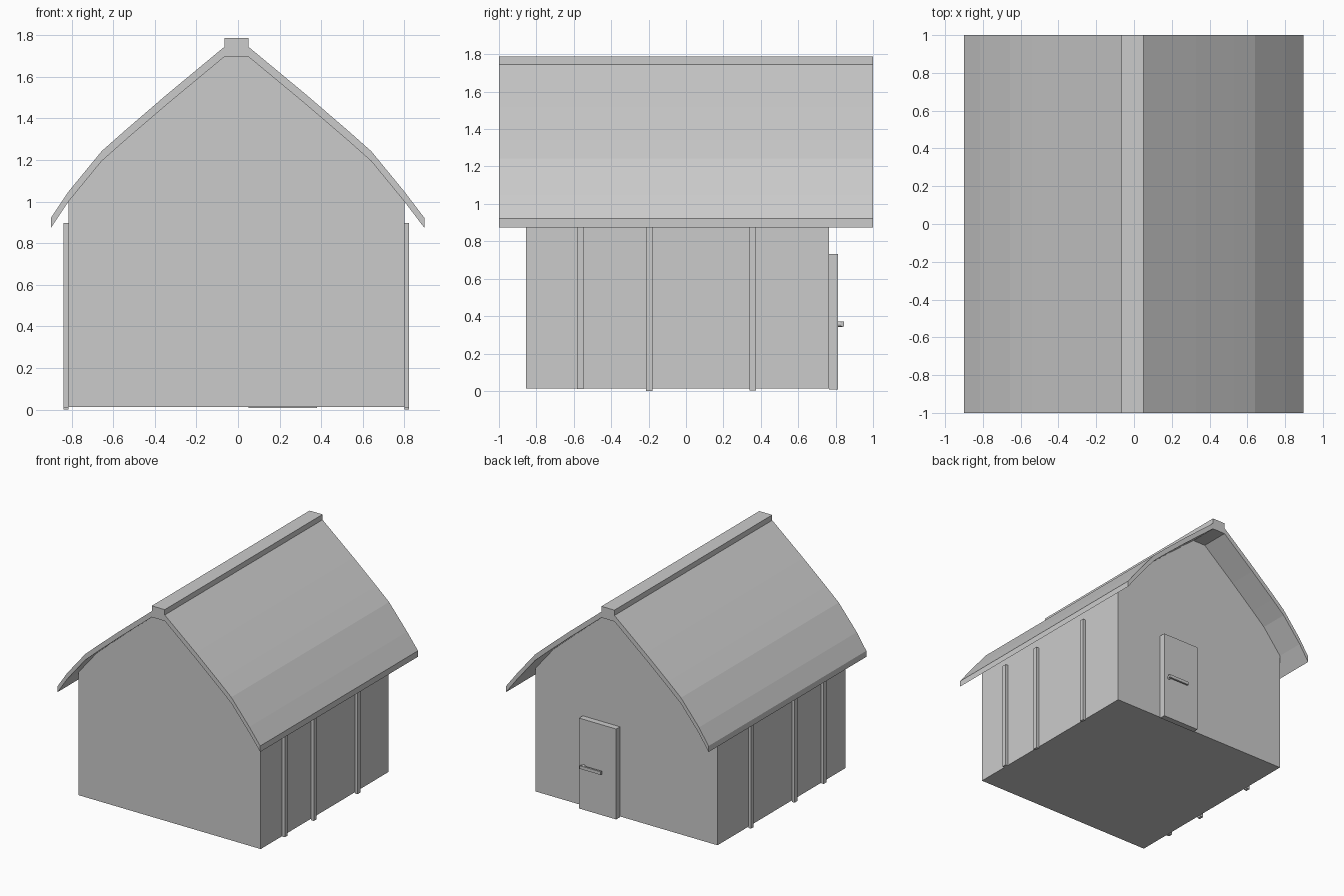
import bpy
import bmesh

cube = bpy.data.objects.get("Cube")
if cube:
    bpy.data.objects.remove(cube, do_unlink=True)

grey = bpy.data.materials.new("plain grey")
grey.use_nodes = True
colour = (0.6, 0.6, 0.6, 1)
grey.diffuse_color = colour
grey.node_tree.nodes["Principled BSDF"].inputs["Base Color"].default_value = colour


def finish(name, bm):
    bmesh.ops.recalc_face_normals(bm, faces=bm.faces)
    mesh = bpy.data.meshes.new(name)
    bm.to_mesh(mesh)
    bm.free()
    mesh.materials.append(grey)
    obj = bpy.data.objects.new(name, mesh)
    bpy.context.collection.objects.link(obj)
    return obj


def extrude_profile(name, points, y0, y1):
    """Closed x-z outline swept along y."""
    bm = bmesh.new()
    face = bm.faces.new([bm.verts.new((x, y0, z)) for x, z in points])
    swept = bmesh.ops.extrude_face_region(bm, geom=[face])["geom"]
    verts = [v for v in swept if isinstance(v, bmesh.types.BMVert)]
    bmesh.ops.translate(bm, verts=verts, vec=(0, y1 - y0, 0))
    return finish(name, bm)


def box(name, x0, x1, y0, y1, z0, z1):
    return extrude_profile(name, [(x0, z0), (x1, z0), (x1, z1), (x0, z1)], y0, y1)


# Underside of one roof slope, from ridge to wall top, measured from the centre line
CENTRE = -0.0075
slope = [(0.0575, 1.697), (0.335, 1.467), (0.535, 1.295), (0.648, 1.195), (0.808, 1.0)]
left_slope = [(CENTRE + x, z) for x, z in slope]
right_slope = [(CENTRE - x, z) for x, z in slope]
underside = right_slope[::-1] + left_slope

# Walls with gables
extrude_profile("walls", [(underside[0][0], 0.013)] + underside
                + [(underside[-1][0], 0.013)], -0.855, 0.765)

# Curved roof with raised ridge cap
THICK = 0.048
lower = [(-0.9, 0.873)] + underside + [(0.897, 0.873)]
upper = [(x, z + THICK) for x, z in lower]
half = len(upper) // 2
cap = [(upper[half - 1][0], 1.788), (upper[half][0], 1.788)]
extrude_profile("roof", lower + (upper[:half] + cap + upper[half:])[::-1], -1, 1)

# Battens on both side walls
for side, wall in (("left", underside[-1][0]), ("right", underside[0][0])):
    out = wall + (0.023 if side == "left" else -0.023)
    for i, (y, z) in enumerate([(-0.565, 0.01), (-0.197, 0.0), (0.357, 0.003)]):
        box(f"{side}_batten_{i + 1}", min(wall, out), max(wall, out),
            y - 0.018, y + 0.018, z, z + 0.887)

# Back door
box("door", 0.05, 0.38, 0.765, 0.813, 0.007, 0.732)

# Door handle: round stem and lever
bpy.ops.mesh.primitive_cylinder_add(vertices=16, radius=0.014, depth=0.03,
                                    location=(0.335, 0.823, 0.357),
                                    rotation=(1.5708, 0, 0))
stem = bpy.context.object
stem.name = "handle_stem"
stem.data.materials.append(grey)
bpy.ops.object.shade_smooth_by_angle()
box("handle_lever", 0.165, 0.352, 0.83, 0.845, 0.345, 0.37)
